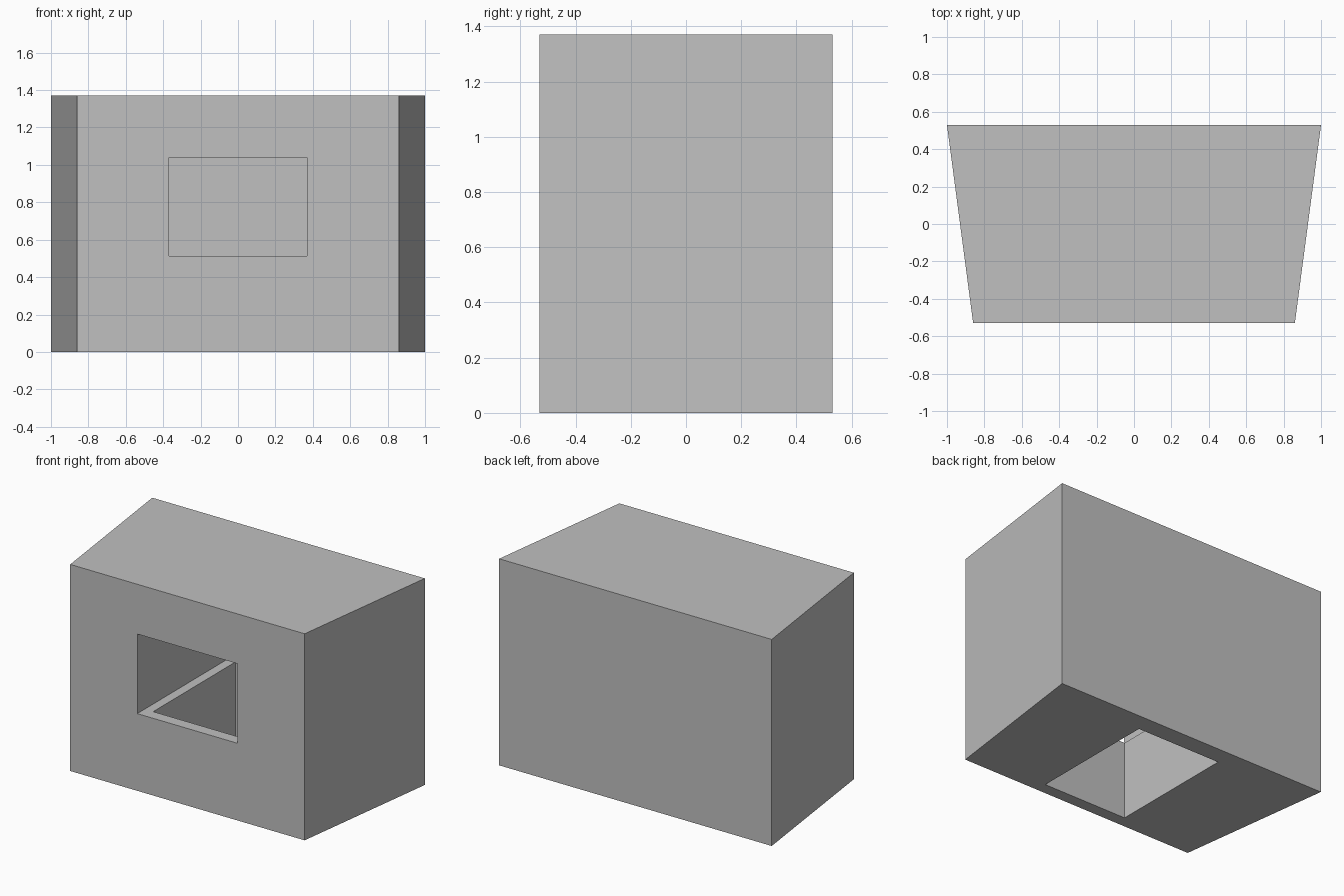
import bpy
import bmesh

default = bpy.data.objects.get("Cube")
if default:
    bpy.data.objects.remove(default, do_unlink=True)

HEIGHT = 1.37
DEPTH = 0.53          # half depth
FRONT, BACK = 0.86, 1.0  # half widths

grey = bpy.data.materials.new("plain grey")
grey.use_nodes = True
colour = (0.53, 0.53, 0.53, 1)
grey.diffuse_color = colour
grey.node_tree.nodes["Principled BSDF"].inputs["Base Color"].default_value = colour


def prism(name, outline, z0, z1):
    """Extrude a plan outline from z0 up to z1."""
    bm = bmesh.new()
    base = bm.faces.new([bm.verts.new((x, y, z0)) for x, y in outline])
    top = bmesh.ops.extrude_face_region(bm, geom=[base])["geom"]
    verts = [v for v in top if isinstance(v, bmesh.types.BMVert)]
    bmesh.ops.translate(bm, vec=(0, 0, z1 - z0), verts=verts)
    bmesh.ops.recalc_face_normals(bm, faces=bm.faces)
    mesh = bpy.data.meshes.new(name)
    bm.to_mesh(mesh)
    bm.free()
    mesh.materials.append(grey)
    obj = bpy.data.objects.new(name, mesh)
    bpy.context.collection.objects.link(obj)
    return obj


def box_outline(half, y0, y1):
    return [(-half, y0), (half, y0), (half, y1), (-half, y1)]


def cut(target, cutter):
    """Subtract the cutter for good, then discard it."""
    mod = target.modifiers.new(cutter.name, "BOOLEAN")
    mod.operation = "DIFFERENCE"
    mod.solver = "EXACT"
    mod.object = cutter
    bpy.context.view_layer.objects.active = target
    bpy.ops.object.modifier_apply(modifier=mod.name)
    bpy.data.objects.remove(cutter, do_unlink=True)


# Block that widens towards the back
block = prism("tapered_block",
              [(-FRONT, -DEPTH), (FRONT, -DEPTH), (BACK, DEPTH), (-BACK, DEPTH)],
              0, HEIGHT)

# Chamber opening through the front
cut(block, prism("front_chamber", box_outline(0.368, -DEPTH - 0.1, 0.47), 0.512, 1.04))

# Narrower shaft from the chamber floor out through the underside
cut(block, prism("floor_shaft", box_outline(0.306, -0.452, 0.41), -0.1, 0.6))
